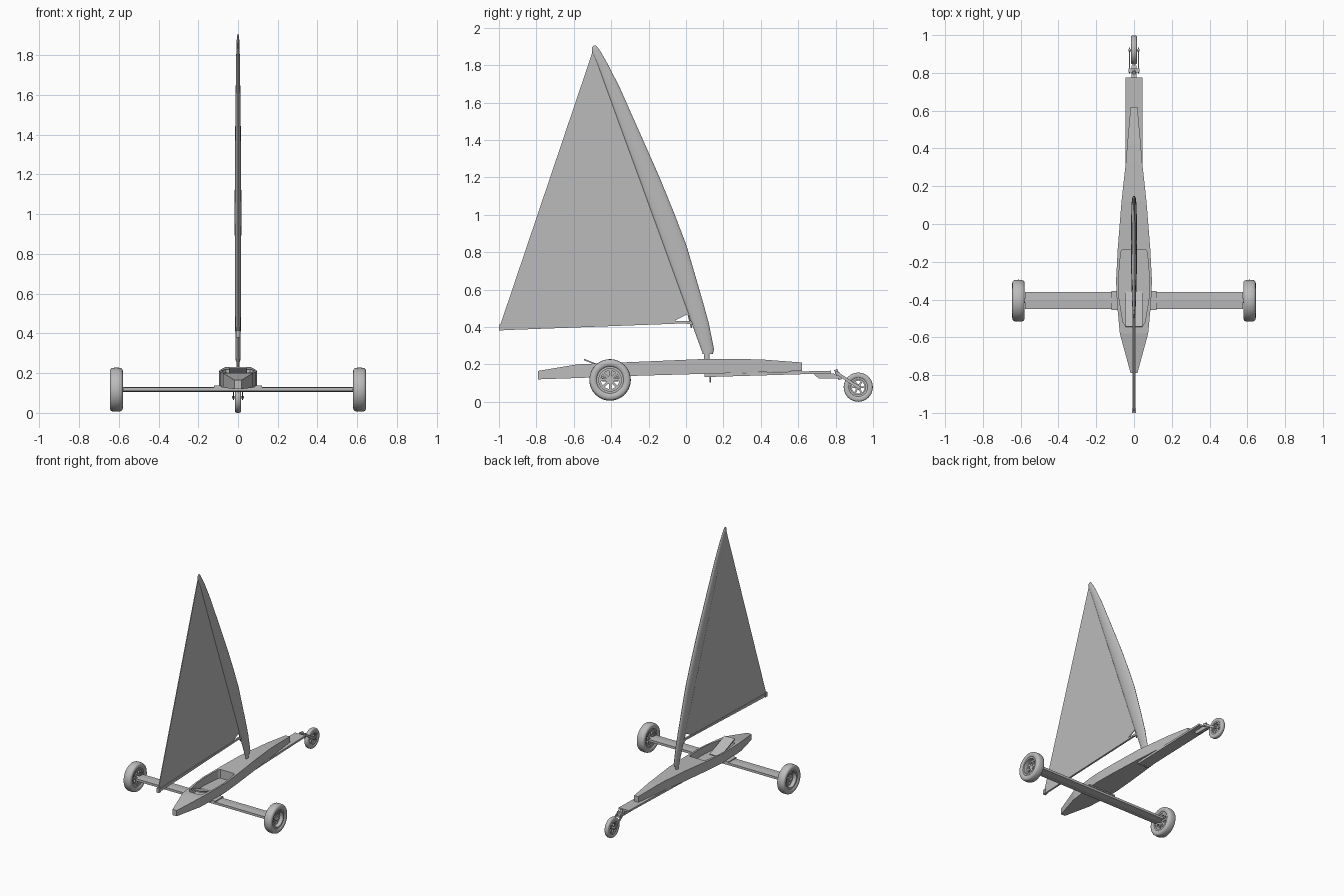
import bpy, bmesh, math
from mathutils import Vector

if "Cube" in bpy.data.objects:
    bpy.data.objects.remove(bpy.data.objects["Cube"])

grey = bpy.data.materials.new("light_grey")
grey.diffuse_color = (0.5, 0.5, 0.5, 1)
grey.use_nodes = True
grey.node_tree.nodes["Principled BSDF"].inputs["Base Color"].default_value = grey.diffuse_color


def finish(name, bm, smooth=False):
    bmesh.ops.recalc_face_normals(bm, faces=bm.faces)
    me = bpy.data.meshes.new(name)
    bm.to_mesh(me)
    bm.free()
    me.materials.append(grey)
    ob = bpy.data.objects.new(name, me)
    bpy.context.collection.objects.link(ob)
    if smooth:
        bpy.ops.object.select_all(action='DESELECT')
        ob.select_set(True)
        bpy.context.view_layer.objects.active = ob
        bpy.ops.object.shade_smooth_by_angle(angle=math.radians(35))
    return ob


def loft(name, rings, smooth=False, closed=False):
    """Skin a list of equal-length rings; cap the ends unless closed."""
    bm = bmesh.new()
    vs = [[bm.verts.new(p) for p in r] for r in rings]
    n = len(vs[0])
    for a, b in zip(vs, vs[1:] + ([vs[0]] if closed else [])):
        for i in range(n):
            j = (i + 1) % n
            bm.faces.new((a[i], a[j], b[j], b[i]))
    if not closed:
        bm.faces.new(vs[0])
        bm.faces.new(vs[-1])
    return finish(name, bm, smooth)


def beam(name, p, q, w, h, sides=4):
    """Bar from p to q; w is its width along x, h its depth."""
    p, q = Vector(p), Vector(q)
    d = (q - p).normalized()
    u = Vector((1, 0, 0)) if abs(d.x) < 0.9 else Vector((0, 1, 0))
    v = d.cross(u).normalized()
    u = v.cross(d)
    k = math.sqrt(2) if sides == 4 else 1
    ang = [math.tau * (i + 0.5) / sides for i in range(sides)]
    ring = [u * (w / 2 * k * math.cos(a)) + v * (h / 2 * k * math.sin(a)) for a in ang]
    return loft(name, [[p + o for o in ring], [q + o for o in ring]], sides > 4)


def lathe(name, profile, c, segs=40):
    """Revolve a closed (x offset, radius) profile round the x axis at c."""
    rings = []
    for i in range(segs):
        a = math.tau * i / segs
        rings.append([(c[0] + x, c[1] + r * math.cos(a), c[2] + r * math.sin(a))
                      for x, r in profile])
    return loft(name, rings, True, True)


def slab(name, outline, half):
    """Side profile in (y, z) given thickness along x."""
    return loft(name, [[(x, y, z) for y, z in outline] for x in (-half, half)])


def wheel(name, c, R, hw, rim, disc, spokes):
    """Rounded tyre, rim band, hub and spoked disc."""
    tyre = []
    m = (R + rim) / 2
    for i in range(16):
        a = math.tau * i / 16
        ca, sa = math.cos(a), math.sin(a)
        tyre.append((hw * math.copysign(abs(ca) ** 0.6, ca),
                     m + (R - rim) / 2 * math.copysign(abs(sa) ** 0.75, sa)))
    lathe(name + "_tyre", tyre, c)
    b = hw * 0.75
    lathe(name + "_rim", [(-b, rim - .008), (b, rim - .008), (b, rim + .004), (-b, rim + .004)], c)
    d = (c[0] + disc, c[1], c[2])
    t = hw * 0.2
    for part, r0, r1 in (("disc", rim * .72, rim), ("hub", .004, rim * .34)):
        lathe(f"{name}_{part}", [(-t, r0), (t, r0), (t, r1), (-t, r1)], d)
    for i in range(spokes):
        a = math.tau * i / spokes
        o = Vector((0, math.cos(a), math.sin(a)))
        beam(f"{name}_spoke_{i}", Vector(d) + o * rim * .3, Vector(d) + o * rim * .75,
             2 * t, rim * .2)


# Hull: y, half width, bottom z, top z
stations = [(-.79, .018, .12, .165), (-.58, .075, .127, .2), (-.42, .09, .133, .207),
            (-.3, .095, .138, .212), (-.13, .086, .143, .219), (.12, .066, .15, .23),
            (.33, .043, .156, .228), (.42, .036, .159, .225), (.62, .018, .165, .21)]
hull = loft("hull", [[(-w, y, b), (w, y, b), (w, y, t), (-w, y, t)] for y, w, b, t in stations])

# Cockpit opening
half = [(-.135, .06), (-.15, .07), (-.3, .083), (-.4, .078), (-.52, .058), (-.54, .045)]
outline = [(w, y) for y, w in half] + [(-w, y) for y, w in reversed(half)]
cutter = loft("cockpit_cutter", [[(x, y, z) for x, y in outline] for z in (.15, .3)])
cutter.hide_render = True
cutter.hide_viewport = True
cut = hull.modifiers.new("cockpit", 'BOOLEAN')
cut.operation = 'DIFFERENCE'
cut.solver = 'EXACT'
cut.object = cutter

# Reclined seat back
beam("seat_back", (0, -.545, .226), (0, -.36, .152), .09, .008)

# Nose plank, keel pin and steering head
slab("nose_plank", [(.1, .132), (.775, .152), (.775, .166), (.1, .15)], .045)
beam("plank_pin", (0, .13, .103), (0, .13, .14), .008, .008, 8)
slab("steering_arm", [(.68, .15), (.71, .124), (.84, .124), (.84, .14), (.78, .152)], .012)
beam("steering_post", (0, .80, .172), (0, .825, .118), .018, .018, 12)
beam("fork_crown", (-.028, .812, .148), (.028, .812, .148), .02, .02)

# Front wheel with fork
front = (0, .921, .078)
wheel("front_wheel", front, .078, .016, .048, 0, 6)
beam("front_axle", (-.03, *front[1:]), (.03, *front[1:]), .014, .014, 12)
for s, side in ((-1, "left"), (1, "right")):
    beam("fork_" + side, (s * .023, .80, .158), (s * .023, .93, .072), .006, .016)

# Rear axle with a shallow ridge, and its mounting plate
section = [(-.45, .11), (-.405, .105), (-.36, .11), (-.36, .128), (-.405, .131), (-.45, .128)]
slab("rear_axle", section, .577)
slab("axle_plate", [(-.455, .127), (-.355, .127), (-.355, .138), (-.455, .138)], .12)

# Rear wheels: disc sits toward the inside, leaving a dished outer face
for s, side in ((-1, "left"), (1, "right")):
    c = (s * .612, -.406, .117)
    wheel("rear_wheel_" + side, c, .111, .033, .068, -s * .012, 8)
    beam("stub_axle_" + side, (s * .565, *c[1:]), (s * .612, *c[1:]), .026, .026, 12)

# Wing mast: z, trailing y, leading y, half thickness
mast = [(.255, .09, .143, .011), (.28, .081, .15, .012), (.42, .03, .122, .014),
        (.55, -.017, .086, .015), (.835, -.121, .003, .016), (1.0, -.181, -.06, .017),
        (1.19, -.25, -.137, .016), (1.43, -.338, -.243, .014), (1.675, -.427, -.352, .011),
        (1.8, -.472, -.415, .009), (1.87, -.502, -.455, .007), (1.895, -.503, -.472, .005),
        (1.906, -.493, -.483, .002)]
rings = []
for z, y0, y1, t in mast:
    ring = []
    for i in range(20):
        a = math.tau * i / 20
        ring.append((t * math.sin(a), (y0 + y1) / 2 + (y1 - y0) / 2 * math.cos(a), z))
    rings.append(ring)
loft("wing_mast", rings, True)
beam("mast_foot", (0, .112, .215), (0, .112, .275), .018, .03, 12)

# Sail with its tack corner cut away
slab("sail", [(-.997, .39), (-.06, .42), (-.055, .437), (.018, .472), (.025, .49),
              (-.48, 1.87), (-.5, 1.87), (-.99, .42)], .003)

# Boom, clew block and gooseneck
slab("boom", [(-1, .382), (.015, .42), (.015, .433), (-.06, .431), (-1, .408)], .007)
slab("clew_block", [(-1, .38), (-.975, .381), (-.975, .414), (-1, .414)], .011)
beam("gooseneck", (0, .0, .425), (0, .06, .415), .012, .014)
beam("gooseneck_pin", (0, .03, .395), (0, .012, .465), .008, .008, 8)
